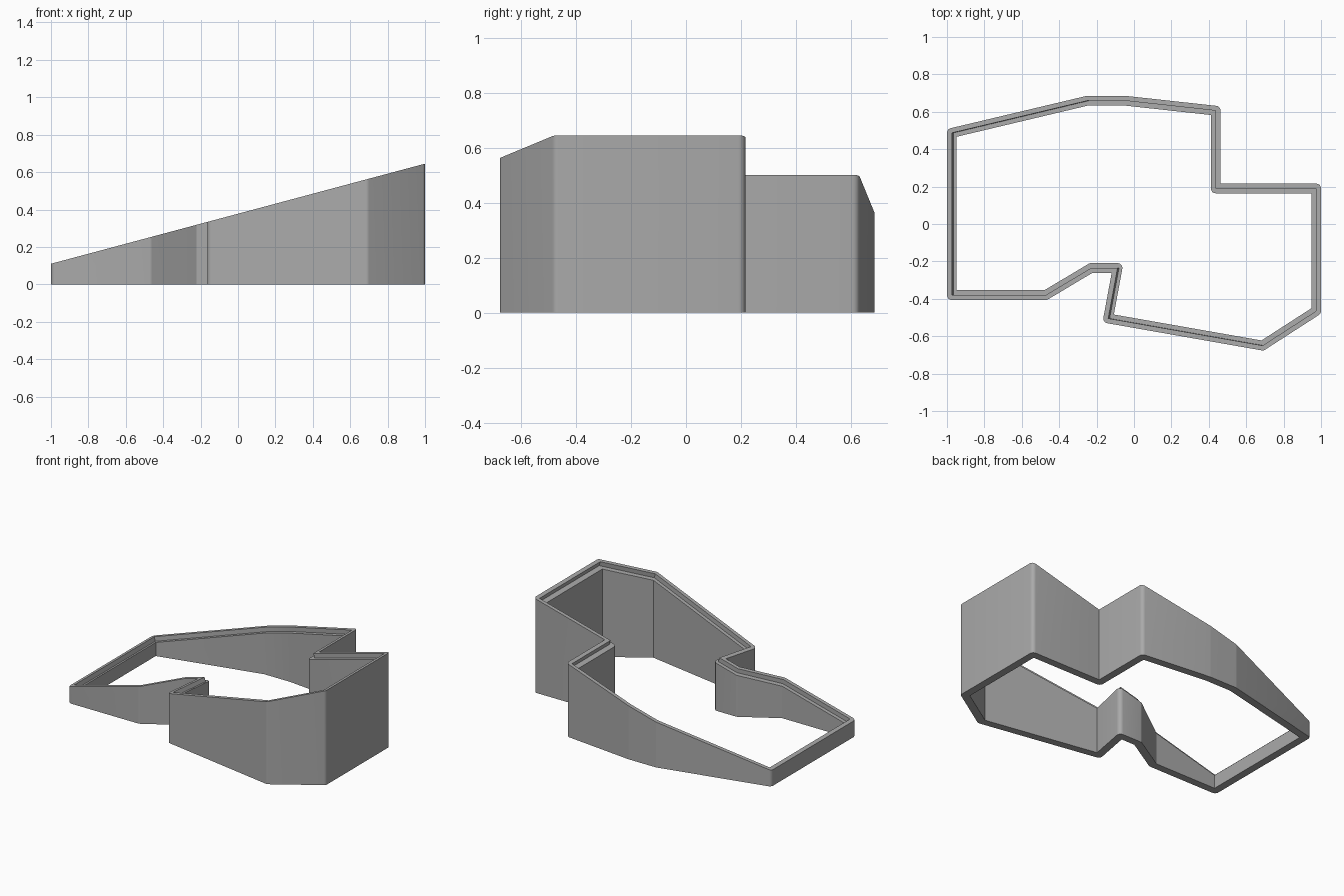
import bpy, bmesh, math
from mathutils import Vector

if "Cube" in bpy.data.objects:
    bpy.data.objects.remove(bpy.data.objects["Cube"])

HALF = 0.026                      # half of the wall thickness
SLOPE = (0.645 - 0.11) / 2        # rise of the rim along x
STEP = 0.03                       # depth of the inner ledge
ARC = 6                           # points per rounded corner

# Centre line of the wall, counter-clockwise
path = [Vector(p) for p in (
    (-0.974, -0.38), (-0.472, -0.38), (-0.229, -0.235), (-0.088, -0.235),
    (-0.138, -0.505), (0.687, -0.650), (0.974, -0.465), (0.974, 0.19),
    (0.437, 0.19), (0.437, 0.606), (-0.046, 0.659), (-0.25, 0.659),
    (-0.974, 0.487))]


def offset(side):
    """Offset loop: rounded where the corner opens, mitred where it closes."""
    loop = []
    for i, p in enumerate(path):
        a = (p - path[i - 1]).normalized()
        b = (path[(i + 1) % len(path)] - p).normalized()
        na, nb = Vector((a.y, -a.x)) * side, Vector((b.y, -b.x)) * side
        turn = a.x * b.y - a.y * b.x
        for k in range(ARC):
            if side == 0:
                loop.append(p.copy())
            elif turn * side > 0:
                t = k / (ARC - 1)
                ang = math.atan2(turn, a.dot(b)) * t
                c, s = math.cos(ang), math.sin(ang)
                loop.append(p + Vector((na.x * c - na.y * s, na.x * s + na.y * c)))
            else:
                loop.append(p + (na + nb) / (1 + a.dot(b)))
    return loop


def top(x, drop=0.0):
    return 0.11 + (x + 1) * SLOPE - drop


outer, middle, inner = offset(HALF), offset(0), offset(-HALF)
normal = Vector((-SLOPE, 0, 1)).normalized()
drop = STEP / normal.z

# Cross-section rings, from the outer foot over the stepped rim to the inner foot
rings = [
    [Vector((p.x, p.y, 0)) for p in outer],
    [Vector((p.x, p.y, top(p.x))) for p in outer],
    [Vector((p.x, p.y, top(p.x))) for p in middle],
    [Vector((p.x, p.y, top(p.x))) - normal * STEP for p in middle],
    [Vector((p.x, p.y, top(p.x, drop))) for p in inner],
    [Vector((p.x, p.y, 0)) for p in inner],
]

# Sloped case wall
bm = bmesh.new()
verts = [[bm.verts.new(v) for v in ring] for ring in rings]
n = len(outer)
for r in range(len(rings)):
    lo, hi = verts[r], verts[(r + 1) % len(rings)]
    for i in range(n):
        j = (i + 1) % n
        bm.faces.new((lo[i], lo[j], hi[j], hi[i]))
bmesh.ops.remove_doubles(bm, verts=bm.verts, dist=1e-5)
bmesh.ops.recalc_face_normals(bm, faces=bm.faces)
mesh = bpy.data.meshes.new("case_wall")
bm.to_mesh(mesh)
bm.free()
wall = bpy.data.objects.new("case_wall", mesh)
bpy.context.collection.objects.link(wall)

grey = bpy.data.materials.new("grey")
grey.diffuse_color = (0.4, 0.4, 0.4, 1)
grey.use_nodes = True
grey.node_tree.nodes["Principled BSDF"].inputs["Base Color"].default_value = grey.diffuse_color
mesh.materials.append(grey)

bpy.context.view_layer.objects.active = wall
wall.select_set(True)
bpy.ops.object.shade_smooth_by_angle(angle=math.radians(30))
